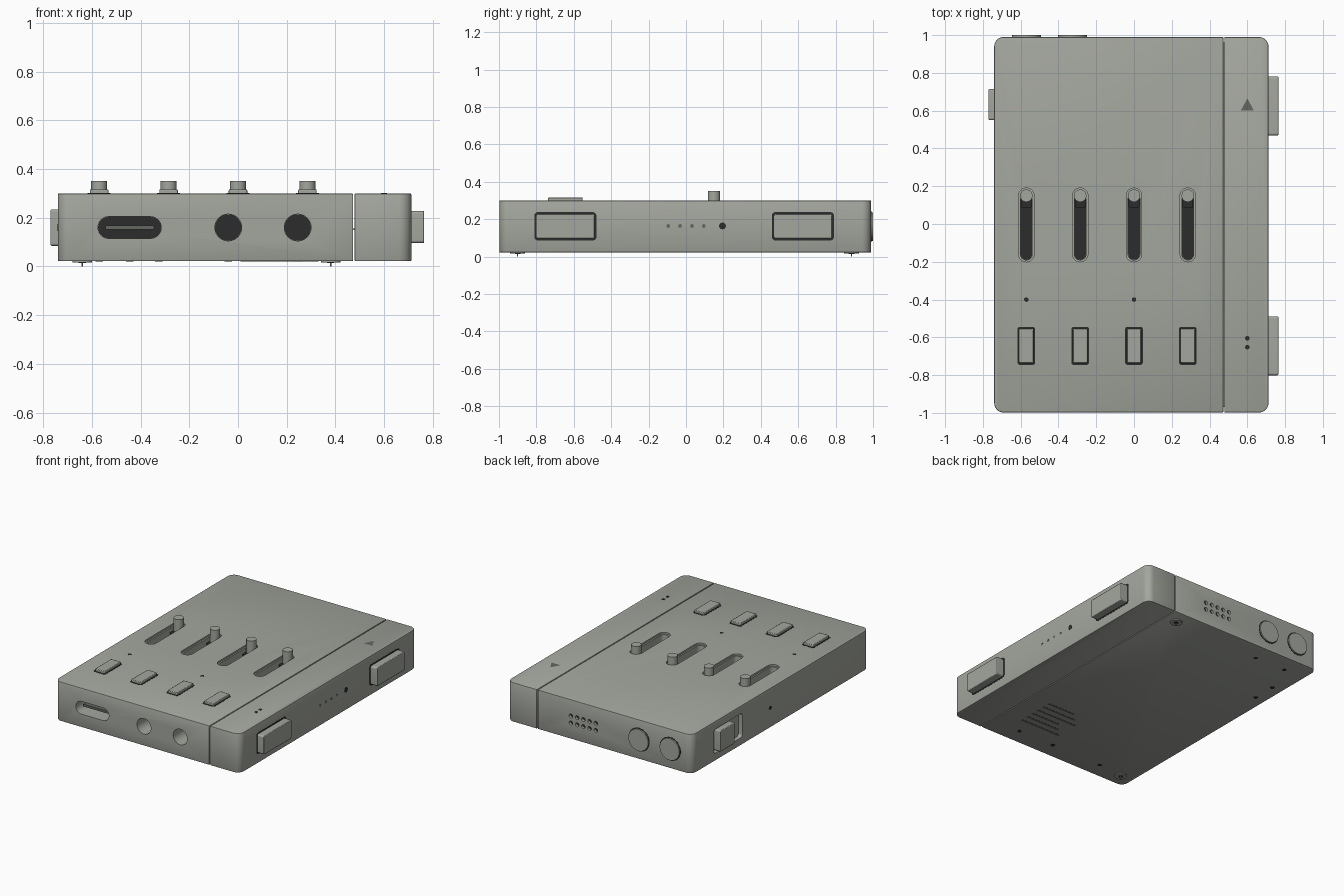
import bpy, bmesh, math
from mathutils import Vector

cube = bpy.data.objects.get("Cube")
if cube:
    bpy.data.objects.remove(cube, do_unlink=True)


def material(name, rgb):
    m = bpy.data.materials.new(name)
    m.use_nodes = True
    m.diffuse_color = (*rgb, 1)
    m.node_tree.nodes["Principled BSDF"].inputs["Base Color"].default_value = (*rgb, 1)
    return m


GREY = material("warm grey", (0.37, 0.385, 0.345))
DARK = material("cavity black", (0.025, 0.025, 0.025))
MARK = material("marking grey", (0.13, 0.135, 0.12))

AXES = {
    "x": lambda u, v, w: Vector((w, u, v)),
    "y": lambda u, v, w: Vector((u, w, v)),
    "z": lambda u, v, w: Vector((u, v, w)),
}


def prism(name, axis, centre, size, lo, hi, radius=0.0, mat=GREY, corners=(1, 1, 1, 1)):
    """Rounded rectangle extruded from lo to hi along an axis."""
    cu, cv = centre
    hu, hv = size[0] / 2, size[1] / 2
    pts = []
    for k, (su, sv) in enumerate(((1, 1), (-1, 1), (-1, -1), (1, -1))):
        r = radius * corners[k]
        pu, pv = cu + su * (hu - r), cv + sv * (hv - r)
        for i in range(9 if r else 1):
            a = math.pi / 2 * (k + i / 8)
            pts.append((pu + r * math.cos(a), pv + r * math.sin(a)))
    bm = bmesh.new()
    place = AXES[axis]
    rings = [[bm.verts.new(place(u, v, w)) for u, v in pts] for w in (lo, hi)]
    n = len(pts)
    for i in range(n):
        j = (i + 1) % n
        bm.faces.new((rings[0][i], rings[0][j], rings[1][j], rings[1][i]))
    bm.faces.new(rings[0][::-1])
    bm.faces.new(rings[1])
    bmesh.ops.remove_doubles(bm, verts=bm.verts[:], dist=1e-6)
    bmesh.ops.recalc_face_normals(bm, faces=bm.faces[:])
    mesh = bpy.data.meshes.new(name)
    bm.to_mesh(mesh)
    bm.free()
    mesh.materials.append(mat)
    ob = bpy.data.objects.new(name, mesh)
    bpy.context.collection.objects.link(ob)
    return ob


def disc(name, axis, centre, r, lo, hi, mat=GREY):
    return prism(name, axis, centre, (2 * r, 2 * r), lo, hi, r * 0.9999, mat)


def bevel(ob, width, segments=2):
    mod = ob.modifiers.new("soft edges", "BEVEL")
    mod.width, mod.segments = width, segments
    mod.limit_method, mod.angle_limit = "ANGLE", math.radians(50)
    return ob


def apply_modifiers(ob):
    bpy.context.view_layer.update()
    done = ob.evaluated_get(bpy.context.evaluated_depsgraph_get())
    mesh = bpy.data.meshes.new_from_object(done)
    ob.modifiers.clear()
    ob.data = mesh


cutters = []
BOTTOM, TOP, FRONT, BACK, LEFT, RIGHT = 0.022, 0.30, -0.998, 0.99, -0.74, 0.712
MID = 0.16


def pocket(name, axis, centre, size, face, depth, radius, floor=True):
    """Recess cut into the case; depth is signed, pointing inwards."""
    step = math.copysign(0.01, depth)
    cut = prism(name + "_cutter", axis, centre, size, *sorted((face - step, face + depth)), radius)
    cut.hide_render = True
    cutters.append(cut)
    if floor:
        inner = (size[0] - 0.001, size[1] - 0.001)
        prism(name + "_floor", axis, centre, inner,
              *sorted((face + depth, face + depth - step / 4)), radius * 0.98, DARK)


# Case in two sections with a narrow seam
SEAM = 0.473
depth, mid_y = BACK - FRONT, (BACK + FRONT) / 2
main = prism("main_case", "z", ((LEFT + SEAM) / 2, mid_y), (SEAM - LEFT, depth),
             BOTTOM, TOP, 0.05, GREY, (0, 1, 1, 0))
end = prism("end_case", "z", ((SEAM + 0.005 + RIGHT) / 2, mid_y), (RIGHT - SEAM - 0.005, depth),
            BOTTOM, TOP, 0.05, GREY, (1, 0, 0, 1))
for part in (main, end):
    bevel(part, 0.005)
    apply_modifiers(part)
prism("seam_web", "z", (SEAM + 0.0025, mid_y), (0.01, depth - 0.06), 0.15, 0.156)

# Four sliders and four keys
for i, x in enumerate((-0.57, -0.285, 0, 0.285)):
    pocket("slider_rim", "z", (x, -0.005), (0.082, 0.39), TOP, -0.012, 0.04, False)
    pocket("slider_slot", "z", (x, -0.005), (0.062, 0.37), TOP, -0.1, 0.03)
    disc("slider_knob", "z", (x, 0.15), 0.033, 0.21, 0.352)
    prism("slider_carriage", "z", (x, 0.135), (0.056, 0.1), 0.201, 0.26, 0.01, DARK)
    prism("key_gap", "z", (x, -0.645), (0.094, 0.202), TOP - 0.005, TOP + 0.001, 0.014, DARK)
    bevel(prism("key", "z", (x, -0.645), (0.076, 0.184), 0.29, 0.317, 0.008), 0.004)

# Indicator lights on the top
for x, y in ((-0.57, -0.4), (0, -0.4), (0.6, -0.605), (0.6, -0.652)):
    disc("top_light", "z", (x, y), 0.012, TOP - 0.004, TOP + 0.001, DARK)

# Direction triangle on the end section
bm = bmesh.new()
bm.faces.new([bm.verts.new((x, y, TOP + 0.001)) for x, y in ((0.565, 0.6), (0.635, 0.6), (0.6, 0.665))])
mesh = bpy.data.meshes.new("direction_mark")
bm.to_mesh(mesh)
bm.free()
mesh.materials.append(MARK)
bpy.context.collection.objects.link(bpy.data.objects.new("direction_mark", mesh))

# Front sockets
pocket("data_socket", "y", (-0.445, MID), (0.26, 0.09), FRONT, 0.15, 0.0449)
prism("socket_tongue", "y", (-0.445, MID), (0.2, 0.016), -0.96, -0.85, 0.004, MARK)
for x in (-0.04, 0.245):
    pocket("audio_socket", "y", (x, MID), (0.11, 0.11), FRONT, 0.15, 0.0549)

# Side buttons and indicator dots
for y in (-0.645, 0.625):
    prism("side_button_gap", "x", (y, MID + 0.002), (0.332, 0.152), RIGHT - 0.005, RIGHT + 0.001, 0.02, DARK)
    bevel(prism("side_button", "x", (y, MID + 0.002), (0.312, 0.132), 0.70, 0.764, 0.012), 0.004)
for y in (-0.095, -0.032, 0.032, 0.095):
    disc("side_dot", "x", (y, MID + 0.004), 0.01, RIGHT - 0.004, RIGHT + 0.001, MARK)
disc("side_sensor", "x", (0.195, MID + 0.004), 0.018, RIGHT - 0.004, RIGHT + 0.001, DARK)

# Sliding switch and pinhole on the opposite side
pocket("switch_recess", "x", (0.585, MID), (0.32, 0.17), LEFT, 0.03, 0.02, False)
bevel(prism("switch", "x", (0.633, MID), (0.165, 0.15), -0.77, -0.70, 0.01), 0.005)
disc("pinhole", "x", (0.11, MID), 0.014, LEFT - 0.001, LEFT + 0.004, DARK)

# Round buttons and speaker holes on the back
for x in (-0.57, -0.325):
    disc("back_button_gap", "y", (x, MID), 0.083, BACK - 0.005, BACK + 0.001, DARK)
    bevel(disc("back_button", "y", (x, MID), 0.077, 0.97, 1.0), 0.003)
for col in range(5):
    for row in (-0.025, 0.025):
        pocket("speaker_hole", "y", (0.015 + 0.049 * col, MID + row), (0.028, 0.028), BACK, -0.02, 0.0139)

# Underside screws with locating pins
for x, y in ((0.38, 0.885), (-0.64, -0.9)):
    disc("screw_head", "z", (x, y), 0.04, 0.016, BOTTOM + 0.01)
    disc("screw_socket", "z", (x, y), 0.015, 0.0145, 0.017, DARK)
    disc("locating_pin", "z", (x, y), 0.003, 0, 0.02)

# Underside label bars and small connector markers
for row in range(6):
    width = 0.22 + 0.05 * (row % 3)
    prism("label_bar", "z", (0.33 - width / 2, -0.48 - 0.055 * row), (width, 0.016),
          BOTTOM - 0.001, BOTTOM + 0.003, 0, MARK)
for x, y in ((-0.325, 0.86), (-0.57, 0.86), (-0.66, 0.63), (-0.66, 0.46),
             (-0.445, -0.88), (-0.04, -0.88), (0.245, -0.88)):
    disc("connector_marker", "z", (x, y), 0.015, BOTTOM - 0.001, BOTTOM + 0.003, DARK)

# Cut every recess into the main case
for cut in cutters:
    mod = main.modifiers.new(cut.name, "BOOLEAN")
    mod.operation, mod.solver, mod.object = "DIFFERENCE", "EXACT", cut
apply_modifiers(main)
for cut in cutters:
    bpy.data.objects.remove(cut, do_unlink=True)

# Smooth round walls, keep edges sharp
bpy.ops.object.select_all(action="DESELECT")
for ob in bpy.context.collection.objects:
    if ob.type == "MESH":
        ob.select_set(True)
        bpy.context.view_layer.objects.active = ob
bpy.ops.object.shade_smooth_by_angle(angle=math.radians(30))
